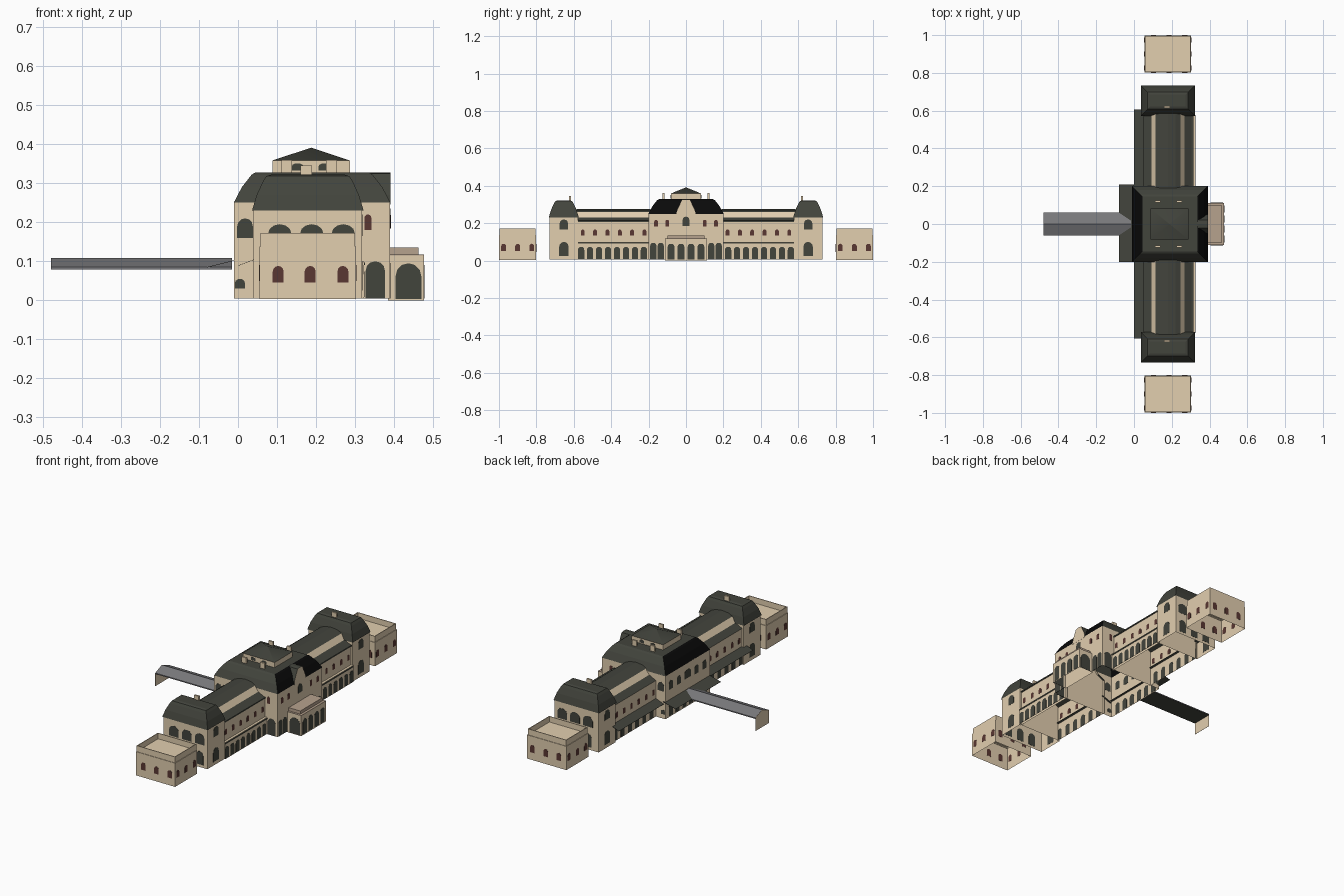
import bpy, bmesh, math

if "Cube" in bpy.data.objects:
    bpy.data.objects.remove(bpy.data.objects["Cube"])

def material(name, r, g, b):
    m = bpy.data.materials.new(name)
    m.diffuse_color = (r, g, b, 1)
    m.use_nodes = True
    m.node_tree.nodes["Principled BSDF"].inputs["Base Color"].default_value = m.diffuse_color
    return m

WALL = material("beige stone", 0.76, 0.62, 0.43)
ROOF = material("dark slate", 0.055, 0.058, 0.046)
BLACK = material("black slate", 0.003, 0.003, 0.003)
MAROON = material("maroon windows", 0.10, 0.038, 0.032)
GREY = material("grey canopy", 0.19, 0.19, 0.2)
BROWN = material("brown stone", 0.47, 0.36, 0.27)

def finish(name, bm, mats):
    bmesh.ops.recalc_face_normals(bm, faces=bm.faces[:])
    me = bpy.data.meshes.new(name)
    bm.to_mesh(me)
    bm.free()
    for m in mats:
        me.materials.append(m)
    ob = bpy.data.objects.new(name, me)
    bpy.context.collection.objects.link(ob)
    return ob

def loft(name, rings, mat, side_mat=None, bottom=False, top=True):
    """Stack of rectangles (x0, x1, y0, y1, z); side_mat goes on the sloping x faces."""
    bm = bmesh.new()
    loops = [[bm.verts.new(p) for p in ((a, c, z), (b, c, z), (b, d, z), (a, d, z))]
             for a, b, c, d, z in rings]
    for lo, hi in zip(loops, loops[1:]):
        for i in range(4):
            f = bm.faces.new((lo[i], lo[(i + 1) % 4], hi[(i + 1) % 4], hi[i]))
            f.material_index = 1 if side_mat and i % 2 else 0
    if top:
        bm.faces.new(loops[-1])
    if bottom:
        bm.faces.new(loops[0][::-1])
    return finish(name, bm, [mat, side_mat or mat])

def box(name, x0, x1, y0, y1, z0, z1, mat, bottom=False, top=True):
    return loft(name, [(x0, x1, y0, y1, z0), (x0, x1, y0, y1, z1)], mat, bottom=bottom, top=top)

def extrude(name, pts, a, b, axis, mats, idx, caps=0):
    """Extrude a closed profile along x (pts are y,z) or y (pts are x,z); None leaves a side open."""
    bm = bmesh.new()
    put = (lambda p, t: (t, p[0], p[1])) if axis == 'x' else (lambda p, t: (p[0], t, p[1]))
    A = [bm.verts.new(put(p, a)) for p in pts]
    B = [bm.verts.new(put(p, b)) for p in pts]
    n = len(pts)
    for i in range(n):
        if idx[i] is not None:
            f = bm.faces.new((A[i], A[(i + 1) % n], B[(i + 1) % n], B[i]))
            f.material_index = idx[i]
    if caps is not None:
        for loop in (A, B):
            bm.faces.new(loop).material_index = caps
    ob = finish(name, bm, mats)
    if caps is None and sum(f.normal.z * f.area for f in ob.data.polygons) < 0:
        ob.data.flip_normals()
    return ob

def windows(name, items, mat):
    """Arched plates; item = (axis, sign, plane, u, z0, width, height)."""
    bm = bmesh.new()
    for axis, s, plane, u, z0, w, h in items:
        r = w / 2
        rise = min(r, h * 0.4)
        prof = [(u - r, z0), (u + r, z0)]
        prof += [(u + r * math.cos(k * math.pi / 6), z0 + h - rise + rise * math.sin(k * math.pi / 6))
                 for k in range(7)]
        rows = []
        for d in (plane - s * 0.0008, plane + s * 0.0008):
            rows.append([bm.verts.new((d, a, z) if axis == 'x' else (a, d, z)) for a, z in prof])
        n = len(prof)
        for i in range(n):
            bm.faces.new((rows[0][i], rows[0][(i + 1) % n], rows[1][(i + 1) % n], rows[1][i]))
        bm.faces.new(rows[0])
        bm.faces.new(rows[1])
    finish(name, bm, [mat])

dark, red = [], []

# ---- central block
box("central_walls", -0.01, 0.39, -0.2, 0.2, 0.005, 0.252, WALL, top=False)
steps = [(-0.001, 0.25), (0.02, 0.29), (0.045, 0.322), (0.055, 0.328)]
loft("central_roof", [(-0.01 + i, 0.39 - i, -0.2 + i, 0.2 - i, z) for i, z in steps], ROOF, BLACK)
extrude("central_gable", [(-0.052, 0.245), (0.052, 0.245), (0.048, 0.27), (0.022, 0.325), (0, 0.328),
                          (-0.022, 0.325), (-0.048, 0.27)], 0.32, 0.391, 'x', [WALL, ROOF],
        [0, 1, 1, 1, 1, 1, 1])

# lantern with low pyramid roof
box("lantern_walls", 0.088, 0.287, -0.081, 0.081, 0.326, 0.358, WALL, top=False)
lantern = loft("lantern_roof", [(0.087, 0.288, -0.082, 0.082, 0.358),
                                (0.187, 0.188, -0.001, 0.001, 0.391)], ROOF)
lantern.data.shade_smooth()
for s in (-1, 1):
    dark += [('y', s, s * 0.081, x, 0.333, 0.03, 0.018) for x in (0.153, 0.222)]
    for x in (0.125, 0.24):
        box("central_chimney", x - 0.014, x + 0.014, s * 0.12 - 0.005, s * 0.12 + 0.005, 0.325, 0.36, WALL)

# central block windows
dark += [('x', 1, 0.392, 0, 0.185, 0.036, 0.05), ('x', -1, -0.01, 0, 0.165, 0.06, 0.05)]
for s in (-1, 1):
    dark += [('x', 1, 0.39, s * u, 0.005, 0.034, 0.09) for u in (0.135, 0.175)]
    dark += [('x', -1, -0.01, s * u, 0.16, 0.035, 0.05) for u in (0.08, 0.15)]
    dark += [('x', -1, -0.01, s * u, 0.01, 0.035, 0.065) for u in (0.03, 0.09, 0.15)]
    dark += [('y', s, s * 0.2, 0.352, 0.005, 0.05, 0.095), ('y', s, s * 0.2, 0.018, 0.16, 0.04, 0.05),
             ('y', s, s * 0.2, 0.005, 0.03, 0.025, 0.025)]
    red += [('x', 1, 0.39, s * u, 0.183, 0.02, 0.035) for u in (0.1, 0.16)]
    red += [('y', s, s * 0.2, 0.333, 0.18, 0.018, 0.04)]

# ---- entrance porch
box("porch_walls", 0.385, 0.477, -0.112, 0.112, 0, 0.115, WALL, top=False)
box("porch_roof", 0.387, 0.477, -0.112, 0.112, 0.113, 0.117, BROWN)
box("porch_parapet", 0.385, 0.463, -0.1, 0.1, 0.115, 0.135, BROWN)
dark += [('x', 1, 0.477, u, 0.005, 0.038, 0.085) for u in (-0.08, -0.027, 0.027, 0.08)]
for s in (-1, 1):
    dark += [('y', s, s * 0.112, 0.437, 0.003, 0.066, 0.092)]

# ---- wings: wall, lean-to roof, sloping clerestory and barrel roof in one profile
half = [(0.13, 0.005), (0.13, 0.21), (0.088, 0.231), (0.066, 0.26), (0.04, 0.27)]
wing = [(0.18 + x, z) for x, z in half] + [(0.18, 0.275)] + [(0.18 - x, z) for x, z in half[::-1]]
wing_idx = [0, 1, 0, 1, 1, 1, 1, 0, 1, 0, None]
for s in (-1, 1):
    extrude("wing", wing, s * 0.19, s * 0.585, 'y', [WALL, ROOF], wing_idx, caps=None)
    ys = sorted((s * 0.2, s * 0.578))
    box("wing_arcade", 0.31, 0.323, *ys, 0.005, 0.1, WALL)
    box("arcade_band", 0.31, 0.325, *ys, 0.09, 0.097, ROOF, True)
    box("wing_eave", 0.305, 0.314, *ys, 0.206, 0.213, ROOF, True)
    dark += [('x', 1, 0.323, s * (0.225 + 0.048 * k), 0.008, 0.034, 0.066) for k in range(8)]
    dark += [('x', -1, 0.05, s * (0.24 + 0.065 * k), 0.008, 0.034, 0.066) for k in range(6)]
    red += [('x', 1, 0.31, s * (0.222 + 0.066 * k), 0.133, 0.021, 0.033) for k in range(6)]
    red += [('x', -1, 0.05, s * (0.222 + 0.066 * k), 0.133, 0.021, 0.033) for k in range(6)]
    # platform-side canopy along the wing
    extrude("wing_canopy", [(0.0, 0.088), (0.06, 0.111), (0.06, 0.112), (0.0, 0.089)],
            s * 0.19, s * 0.605, 'y', [ROOF], [0] * 4)

# ---- end towers
for s in (-1, 1):
    y0, y1 = sorted((s * 0.577, s * 0.73))
    box("tower_walls", 0.04, 0.318, y0, y1, 0.005, 0.235, WALL, top=False)
    steps = [(-0.004, 0.23), (0.008, 0.27), (0.024, 0.305), (0.032, 0.318), (0.045, 0.322)]
    loft("tower_roof", [(0.04 + i, 0.318 - i, y0 + i, y1 - i, z) for i, z in steps], ROOF)
    box("tower_chimney", 0.16, 0.19, s * 0.62 - 0.005, s * 0.62 + 0.005, 0.315, 0.346, WALL)
    for d, plane in ((1, 0.318), (-1, 0.04)):
        dark += [('x', d, plane, s * 0.653, 0.165, 0.045, 0.055), ('x', d, plane, s * 0.653, 0.025, 0.05, 0.075)]
    for x in (0.107, 0.189, 0.27):
        dark += [('y', s, s * 0.73, x, 0.135, 0.06, 0.06), ('y', s, s * 0.73, x, 0.02, 0.045, 0.075)]

# ---- detached end pavilions with sunken flat roofs
for s in (-1, 1):
    y0, y1 = sorted((s * 0.801, s * 0.999))
    box("pavilion_walls", 0.055, 0.303, y0, y1, 0.003, 0.138, WALL, top=False)
    i, j = 0.003, 0.007
    loft("pavilion_parapet", [(0.055 + a, 0.303 - a, y0 + a, y1 - a, z)
                              for a, z in ((0, 0.138), (i, 0.138), (i, 0.172), (j, 0.172), (j, 0.14))], WALL)
    for x in (0.103, 0.185, 0.269):
        for d, plane in ((s, s * 0.999), (-s, s * 0.801)):
            red.append(('y', d, plane, x, 0.045, 0.028, 0.043))
    for u in (0.825, 0.9, 0.975):
        red += [('x', 1, 0.303, s * u, 0.05, 0.026, 0.04), ('x', -1, 0.055, s * u, 0.05, 0.026, 0.04)]

# ---- rear canopies; the long one ends in a full-height screen
extrude("rear_canopy", [(-0.08, 0.084), (0.0, 0.104), (0.0, 0.105), (-0.08, 0.085)],
        -0.2, 0.208, 'y', [ROOF], [0] * 4)
extrude("platform_canopy", [(-0.06, 0.079), (0.06, 0.079), (0.06, 0.085), (0, 0.108), (-0.06, 0.085)],
        -0.479, -0.015, 'x', [GREY, ROOF, BROWN], [1, 0, 0, 0, 0], caps=2)
extrude("canopy_end_screen", [(-0.06, 0.01), (0.06, 0.01), (0.06, 0.085), (0, 0.108), (-0.06, 0.085)],
        -0.48, -0.479, 'x', [WALL], [0] * 5)

windows("dark_windows", dark, ROOF)
windows("maroon_windows", red, MAROON)
